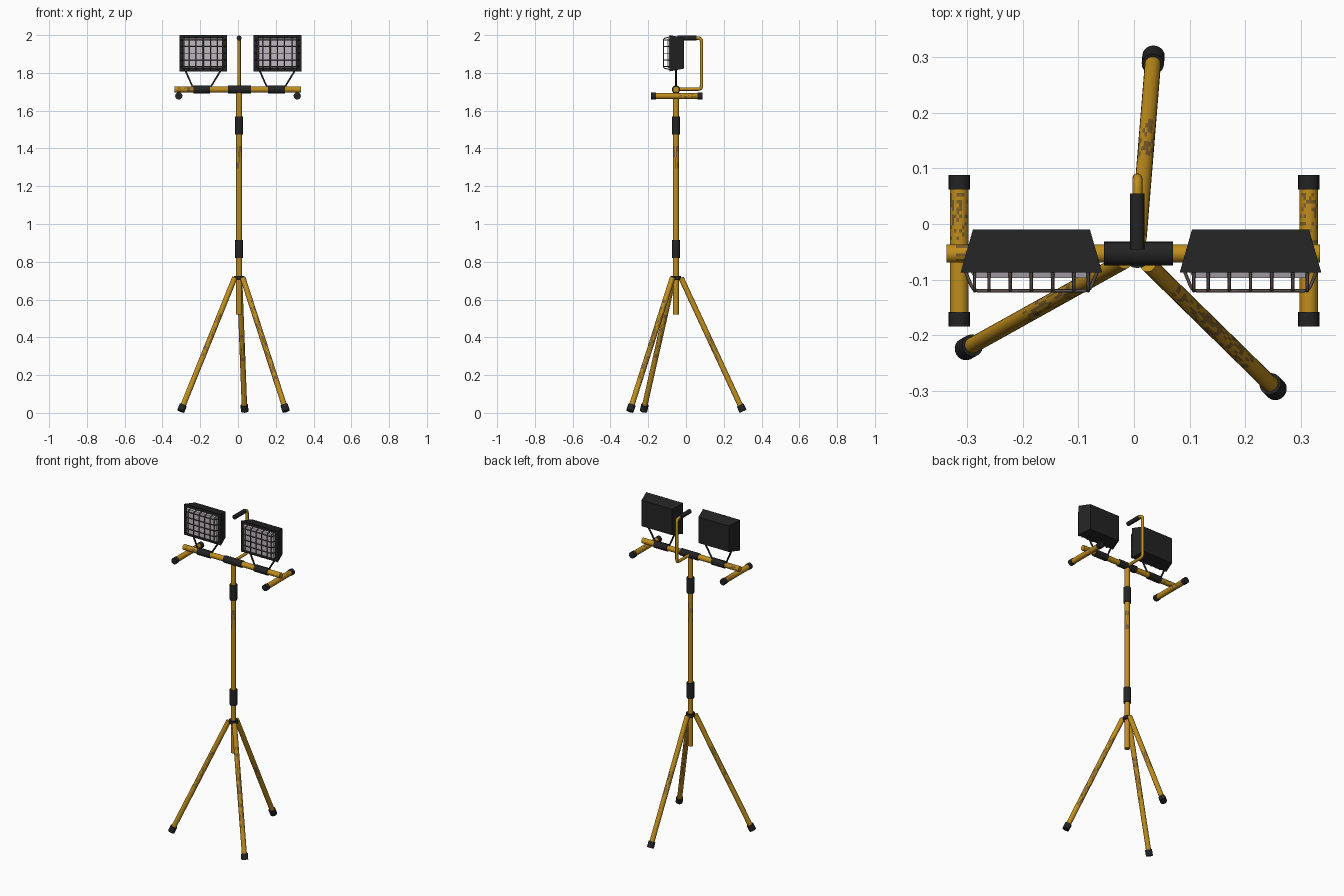
import bpy, bmesh, math, random
from mathutils import Vector

if "Cube" in bpy.data.objects:
    bpy.data.objects.remove(bpy.data.objects["Cube"])

random.seed(4)


def material(name, rgb):
    m = bpy.data.materials.new(name)
    m.diffuse_color = (*rgb, 1)
    m.use_nodes = True
    m.node_tree.nodes["Principled BSDF"].inputs["Base Color"].default_value = m.diffuse_color
    return m


YELLOW = material("yellow paint", (0.53, 0.27, 0.012))
RUST = material("rusty paint", (0.21, 0.115, 0.025))
BLACK = material("black plastic", (0.017, 0.017, 0.018))
GLASS = material("lamp glass", (0.52, 0.48, 0.53))
WIRE = material("guard wire", (0.10, 0.075, 0.07))

PX, PY = 0.006, -0.053      # mast axis
BAR_Z = 1.712


def finish(name, bm, mats):
    bmesh.ops.recalc_face_normals(bm, faces=bm.faces)
    me = bpy.data.meshes.new(name)
    bm.to_mesh(me)
    bm.free()
    for m in mats:
        me.materials.append(m)
    ob = bpy.data.objects.new(name, me)
    bpy.context.collection.objects.link(ob)
    bpy.ops.object.select_all(action='DESELECT')
    ob.select_set(True)
    bpy.context.view_layer.objects.active = ob
    bpy.ops.object.shade_smooth_by_angle(angle=math.radians(35))
    return ob


def tube(name, a, b, r, mat=YELLOW, worn=None, sides=20):
    """Capped cylinder from a to b; worn = (start, end, amount) of the length turned rusty."""
    a, b = Vector(a), Vector(b)
    turn = (b - a).to_track_quat('Z', 'Y')
    rows = 40 if worn else 1
    bm = bmesh.new()
    rings = [[bm.verts.new(a.lerp(b, i / rows) + turn @ Vector(
        (r * math.cos(math.tau * k / sides), r * math.sin(math.tau * k / sides), 0)))
        for k in range(sides)] for i in range(rows + 1)]
    for i in range(rows):
        for k in range(sides):
            n = (k + 1) % sides
            f = bm.faces.new((rings[i][k], rings[i][n], rings[i + 1][n], rings[i + 1][k]))
            if worn and worn[0] < i / rows < worn[1] and random.random() < worn[2]:
                f.material_index = 1
    bm.faces.new(rings[0])
    bm.faces.new(rings[-1])
    return finish(name, bm, [mat, RUST])


def frustum(name, cx, cz, y0, w0, h0, y1, w1, h1, mat, bevel=0):
    """Box along y whose half width / half height change from y0 to y1."""
    bm = bmesh.new()
    ends = [[bm.verts.new((cx + sx * w, y, cz + sz * h))
             for sx, sz in ((-1, -1), (1, -1), (1, 1), (-1, 1))]
            for y, w, h in ((y0, w0, h0), (y1, w1, h1))]
    bm.faces.new(ends[0])
    bm.faces.new(ends[1])
    for k in range(4):
        n = (k + 1) % 4
        bm.faces.new((ends[0][k], ends[0][n], ends[1][n], ends[1][k]))
    return finish(name, bm, [mat])


def wires(name, paths, r, mat, res=2):
    """One curve object with a round-section spline for each path."""
    cu = bpy.data.curves.new(name, 'CURVE')
    cu.dimensions = '3D'
    cu.bevel_depth = r
    cu.bevel_resolution = res
    cu.use_fill_caps = True
    for path in paths:
        s = cu.splines.new('POLY')
        s.points.add(len(path) - 1)
        for p, co in zip(s.points, path):
            p.co = (*co, 1)
    cu.materials.append(mat)
    ob = bpy.data.objects.new(name, cu)
    bpy.context.collection.objects.link(ob)
    return ob


def rounded(path, rad, n=5):
    """Replace the inner corners of a path with small arcs."""
    pts = [Vector(p) for p in path]
    out = [pts[0]]
    for p, c, q in zip(pts, pts[1:], pts[2:]):
        u, v = c + (p - c).normalized() * rad, c + (q - c).normalized() * rad
        for i in range(n + 1):
            t = i / n
            out.append(u * (1 - t) ** 2 + c * 2 * t * (1 - t) + v * t * t)
    return out + [pts[-1]]


# Mast and its clamps
tube("mast", (PX, PY, 0.52), (PX, PY, BAR_Z), 0.0155, worn=(0.63, 0.74, 0.4))
for label, z in (("lower", 0.867), ("upper", 1.522)):
    tube(label + "_mast_clamp", (PX, PY, z - 0.048), (PX, PY, z + 0.048), 0.0215, BLACK)
tube("leg_hub", (PX, PY, 0.704), (PX, PY, 0.724), 0.026, BLACK)

# Tripod legs with rubber feet
for label, fx, fy, worn in (("left", -0.303, -0.225, (0.25, 0.6, 0.4)),
                            ("right", 0.255, -0.297, (0.15, 0.8, 0.45)),
                            ("back", 0.035, 0.302, (0.4, 0.62, 0.4))):
    foot = Vector((fx, fy, 0.009))
    out = Vector((fx - PX, fy - PY, 0)).normalized()
    top = Vector((PX, PY, 0.715)) + out * 0.027
    axis = (foot - top).normalized()
    tube(label + "_leg", top, foot - axis * 0.01, 0.0145, worn=worn)
    tube(label + "_foot", foot - axis * 0.036, foot, 0.02, BLACK)

# Crossbar with collars
tube("crossbar", (-0.336, PY, BAR_Z), (0.334, PY, BAR_Z), 0.0165, worn=(0.02, 0.15, 0.4))
for label, x, half in (("left", -0.192, 0.043), ("centre", 0.008, 0.062), ("right", 0.204, 0.045)):
    tube(label + "_collar", (x - half, PY, BAR_Z), (x + half, PY, BAR_Z), 0.0215, BLACK)

# Short end bars under the crossbar, with black caps
for label, x in (("left", -0.3135), ("right", 0.3135)):
    tube(label + "_end_bar", (x, -0.178, 1.678), (x, 0.082, 1.678), 0.0165, worn=(0.5, 0.9, 0.3))
    for end, y0, y1 in (("front", -0.184, -0.158), ("back", 0.062, 0.088)):
        tube(f"{label}_{end}_bar_cap", (x, y0, 1.678), (x, y1, 1.678), 0.019, BLACK)

# Carrying handle behind the mast
wires("handle", [rounded([(PX, PY, 1.714), (PX, 0.082, 1.714), (PX, 0.082, 1.984),
                          (PX, -0.03, 1.984)], 0.02)], 0.009, YELLOW, 4)
tube("handle_grip", (PX, -0.046, 1.985), (PX, 0.055, 1.985), 0.013, BLACK)

# Floodlights: housing, glass, wire guard and bracket
LZ = 1.904
for label, cx in (("left", -0.184), ("right", 0.209)):
    frustum(label + "_lamp_housing", cx, LZ, -0.087, 0.127, 0.096, -0.01, 0.105, 0.081, BLACK)
    frustum(label + "_lamp_glass", cx, LZ, -0.097, 0.103, 0.076, -0.08, 0.112, 0.082, GLASS)

    paths = []
    for i in range(-3, 4):              # upright wires
        x0 = cx + (i * 0.038 if abs(i) < 3 else i * 0.034)
        ring = [(x0, -0.086, LZ + 0.086), (x0, -0.12, LZ + 0.078),
                (x0, -0.12, LZ - 0.078), (x0, -0.086, LZ - 0.086)]
        paths.append(rounded(ring, 0.01, 3))
    for j in range(-2, 3):              # level wires
        z = LZ + j * 0.035
        ring = [(cx - 0.118, -0.086, z), (cx - 0.104, -0.12, z),
                (cx + 0.104, -0.12, z), (cx + 0.118, -0.086, z)]
        paths.append(rounded(ring, 0.01, 3))
    wires(label + "_lamp_guard", paths, 0.003, WIRE, 1)

    bx = cx - 0.008
    wires(label + "_lamp_bracket", [[(cx - 0.1, PY, 1.825), (bx - 0.05, PY, 1.73),
                                     (bx + 0.05, PY, 1.73), (cx + 0.1, PY, 1.825)]],
          0.0055, BLACK, 1)
